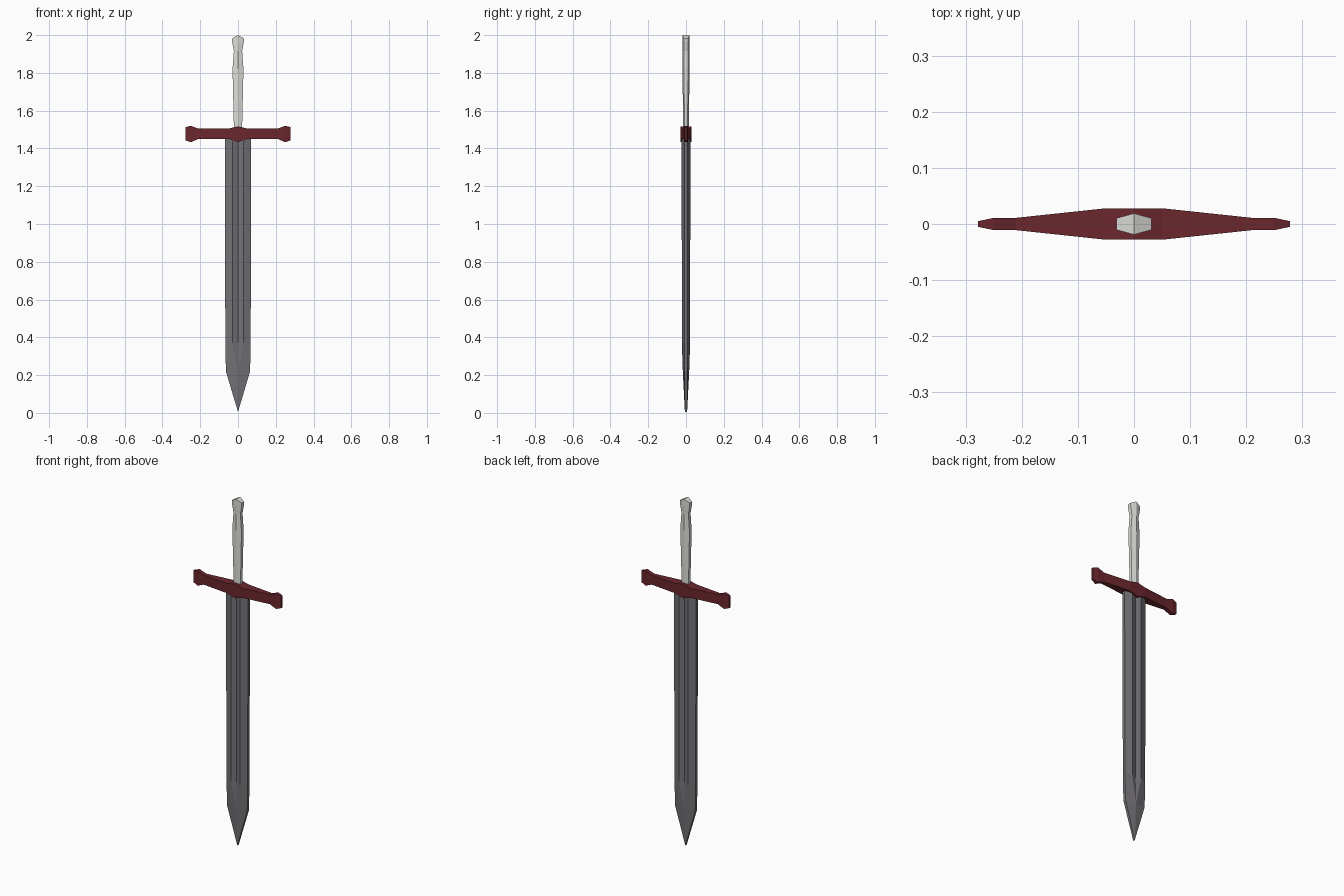
import bpy, bmesh

if "Cube" in bpy.data.objects:
    bpy.data.objects.remove(bpy.data.objects["Cube"])


def material(name, rgb):
    m = bpy.data.materials.new(name)
    m.diffuse_color = (*rgb, 1)
    m.use_nodes = True
    m.node_tree.nodes["Principled BSDF"].inputs["Base Color"].default_value = m.diffuse_color
    return m


def loft(name, rings, mat):
    """Skin a list of equal-length point rings, cap both ends, weld collapsed points."""
    bm = bmesh.new()
    rows = [[bm.verts.new(p) for p in ring] for ring in rings]
    n = len(rows[0])
    for a, b in zip(rows, rows[1:]):
        for i in range(n):
            j = (i + 1) % n
            bm.faces.new((a[i], a[j], b[j], b[i]))
    bm.faces.new(rows[0])
    bm.faces.new(rows[-1])
    bmesh.ops.remove_doubles(bm, verts=bm.verts, dist=0.0005)
    bmesh.ops.recalc_face_normals(bm, faces=bm.faces)
    me = bpy.data.meshes.new(name)
    bm.to_mesh(me)
    bm.free()
    me.materials.append(mat)
    ob = bpy.data.objects.new(name, me)
    bpy.context.collection.objects.link(ob)
    return ob


def mirrored(half):
    """Complete a front half-section by reflecting it to the other side in y."""
    return half + [(x, -y, z) for x, y, z in reversed(half)]


# Blade: blunt edges, shallow fuller that closes toward the tip
def blade_ring(z, w, e, r, t, g):
    return mirrored([(w, e, z), (r, t, z), (0, g, z), (-r, t, z), (-w, e, z)])


loft("blade", [
    blade_ring(1.46, 0.070, 0.009, 0.029, 0.023, 0.013),
    blade_ring(0.37, 0.067, 0.009, 0.029, 0.022, 0.013),
    blade_ring(0.22, 0.064, 0.008, 0, 0.017, 0.017),
    blade_ring(0.005, 0, 0.006, 0, 0.006, 0.006),
], material("steel", (0.17, 0.165, 0.18)))


# Crossguard: rectangular sections along x (x, half depth, bottom, top)
half_guard = [(0.05, 0.028, 1.45, 1.505), (0.21, 0.011, 1.45, 1.505),
              (0.25, 0.011, 1.433, 1.52), (0.278, 0.005, 1.443, 1.513)]
stations = ([(-x, d, b, t) for x, d, b, t in reversed(half_guard)]
            + [(0, 0.028, 1.434, 1.517)] + half_guard)
loft("crossguard", [[(x, -d, b), (x, d, b), (x, d, t), (x, -d, t)]
                    for x, d, b, t in stations],
     material("dark_red", (0.145, 0.02, 0.027)))


# Grip: hexagonal section with a flared, ridged top
def grip_ring(z, w, t, peak=0.0):
    e = t * 0.55
    return mirrored([(w, e, z), (0, t, z + peak), (-w, e, z)])


grip = [grip_ring(*s) for s in [(1.48, 0.021, 0.015), (1.65, 0.025, 0.017),
                                (1.82, 0.029, 0.018), (1.915, 0.022, 0.018),
                                (1.965, 0.031, 0.019)]]
grip.append(grip_ring(1.983, 0.031, 0.019, 0.017))
grip.append(mirrored([(0, 0.019, 2.0)] * 3))
loft("grip", grip, material("pale_grip", (0.72, 0.72, 0.69)))
